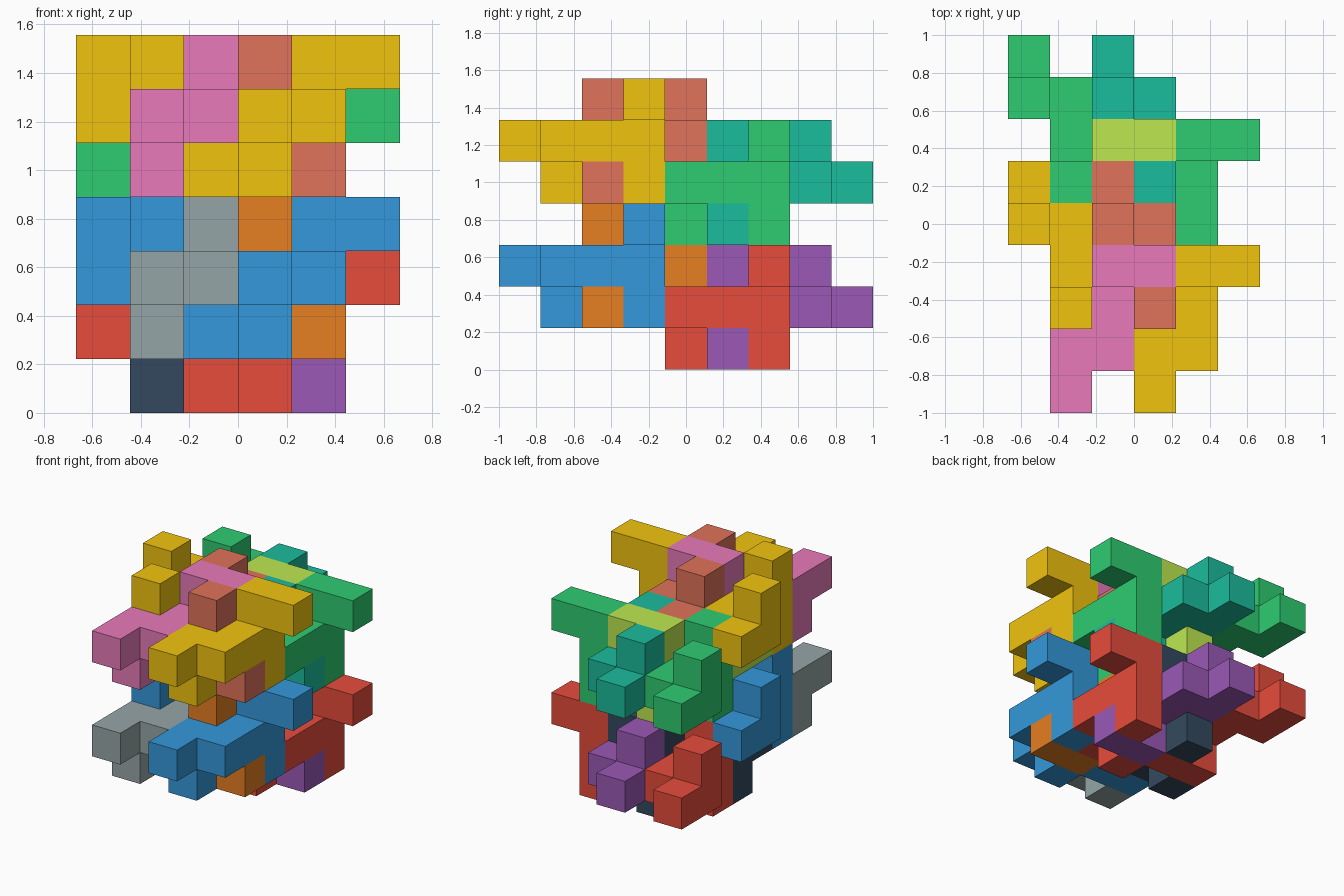
import bpy, bmesh
from mathutils import Vector

if "Cube" in bpy.data.objects:
    bpy.data.objects.remove(bpy.data.objects["Cube"])

U = 2 / 9  # edge of one cube cell

# Nine-cell block, and the same block turned half a turn about x
BLOCK = [(3, 0, 2), (3, 1, 2), (3, 1, 1), (4, 1, 2), (4, 2, 2),
         (4, 3, 1), (4, 3, 2), (4, 3, 3), (5, 3, 3)]
TURNED = [(x - 3, 5 - y, 4 - z) for x, y, z in BLOCK]

# The four blocks of one cluster: name, cells, x shift
CLUSTER = [("right_block", BLOCK, 0), ("left_block", BLOCK, -2),
           ("right_turned_block", TURNED, 2), ("left_turned_block", TURNED, 0)]

# Cluster placements, with one colour per block (outer pair shares a colour)
PLACES = [
    ("lower_front", (0, 0, 0), ("3498DB", "95A5A6", "E67E22", "3498DB")),
    ("lower_back", (0, 3, -1), ("E74C3C", "34495E", "9B59B6", "E74C3C")),
    ("upper_front", (0, 0, 3), ("F1C40F", "E87ABA", "E0735A", "F1C40F")),
    ("upper_back", (0, 3, 2), ("2ECC71", "BDE850", "1ABC9C", "2ECC71")),
]


def material(code):
    mat = bpy.data.materials.get("paint_" + code)
    if not mat:
        mat = bpy.data.materials.new("paint_" + code)
        rgb = [int(code[i:i + 2], 16) / 255 for i in (0, 2, 4)]
        mat.diffuse_color = [((c + 0.055) / 1.055) ** 2.4 for c in rgb] + [1]
        mat.use_nodes = True
        mat.node_tree.nodes["Principled BSDF"].inputs["Base Color"].default_value = mat.diffuse_color
    return mat


def cube_block(name, cells, code):
    """Closed outer skin of a set of joined cube cells."""
    cells = set(cells)
    bm = bmesh.new()
    for cell in cells:
        centre = Vector(cell) + Vector((0.5, 0.5, 0.5))
        for axis in range(3):
            for sign in (-1, 1):
                n = Vector((0, 0, 0))
                n[axis] = sign
                if tuple(int(c + d) for c, d in zip(cell, n)) in cells:
                    continue
                a, b = Vector((0, 0, 0)), Vector((0, 0, 0))
                a[(axis + 1) % 3] = 0.5
                b[(axis + 2) % 3] = 0.5 * sign
                mid = centre + n * 0.5
                bm.faces.new([bm.verts.new((p - Vector((3, 4.5, 0))) * U)
                              for p in (mid - a - b, mid + a - b,
                                        mid + a + b, mid - a + b)])
    bmesh.ops.remove_doubles(bm, verts=bm.verts[:], dist=1e-4)
    bmesh.ops.dissolve_limit(bm, angle_limit=0.01, verts=bm.verts[:],
                             edges=bm.edges[:])
    mesh = bpy.data.meshes.new(name)
    bm.to_mesh(mesh)
    bm.free()
    mesh.materials.append(material(code))
    obj = bpy.data.objects.new(name, mesh)
    bpy.context.collection.objects.link(obj)


# Four interlocking clusters of four blocks
for place, (dx, dy, dz), codes in PLACES:
    for (part, cells, shift), code in zip(CLUSTER, codes):
        moved = [(x + shift + dx, y + dy, z + dz) for x, y, z in cells]
        cube_block(place + "_" + part, moved, code)
